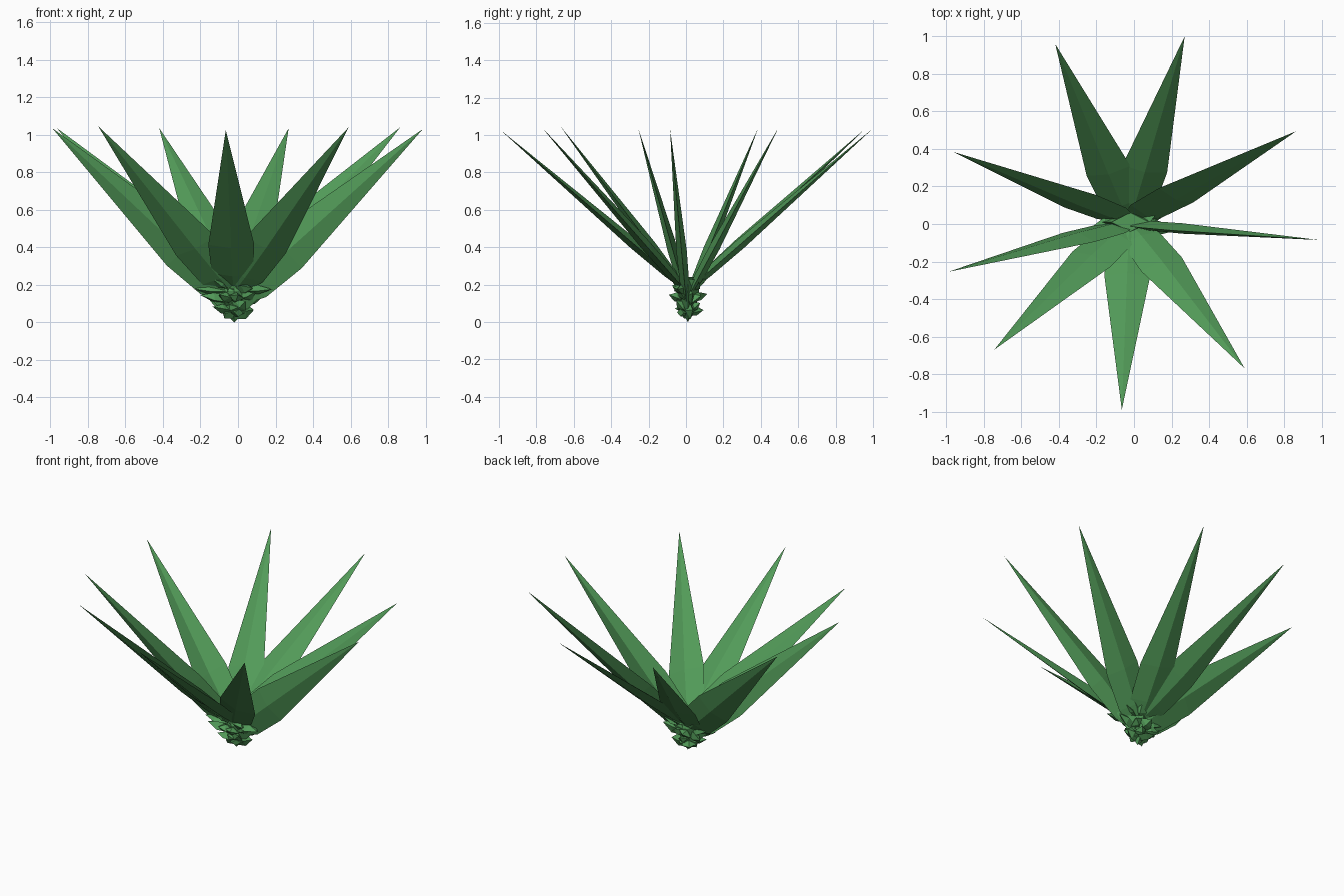
import bpy, bmesh, random
from mathutils import Vector

random.seed(4)
cube = bpy.data.objects.get("Cube")
if cube:
    bpy.data.objects.remove(cube)

green = bpy.data.materials.new("leaf green")
green.use_nodes = True
color = (0.084, 0.325, 0.098, 1)
green.diffuse_color = color
green.node_tree.nodes["Principled BSDF"].inputs["Base Color"].default_value = color


def blade(name, base, tip, side, profile):
    """Flat-faced blade: diamond sections (fraction, half width, half thickness) and a sharp tip."""
    base, tip = Vector(base), Vector(tip)
    d = (tip - base).normalized()
    w = (side - d * side.dot(d)).normalized()
    n = d.cross(w)
    bm = bmesh.new()
    rings = []
    for f, hw, ht in profile:
        c = base.lerp(tip, f)
        rings.append([bm.verts.new(c + o) for o in (w * hw, n * ht, -w * hw, -n * ht)])
    end = bm.verts.new(tip)
    bm.faces.new(rings[0])
    for i in range(4):
        j = (i + 1) % 4
        for a, b in zip(rings, rings[1:]):
            bm.faces.new((a[i], a[j], b[j], b[i]))
        bm.faces.new((rings[-1][i], rings[-1][j], end))
    bmesh.ops.recalc_face_normals(bm, faces=bm.faces)
    mesh = bpy.data.meshes.new(name)
    bm.to_mesh(mesh)
    bm.free()
    mesh.materials.append(green)
    bpy.context.collection.objects.link(bpy.data.objects.new(name, mesh))


X = Vector((1, 0, 0))

# Long leaves, every one lying in a plane through the x axis
tips = [(-0.42, 0.96, 1.035), (0.27, 1.0, 1.035), (0.865, 0.495, 1.04),
        (0.985, -0.085, 1.03), (0.59, -0.77, 1.04), (-0.065, -0.99, 1.025),
        (-0.745, -0.67, 1.045), (-0.99, -0.255, 1.035), (-0.965, 0.385, 1.035)]
leaf_profile = [(0, 0.05, 0.015), (0.1, 0.11, 0.025), (0.28, 0.122, 0.028)]
for k, tip in enumerate(tips):
    base = (-0.025, 0.02 if tip[1] > 0 else 0, 0.12 + 0.06 * abs(tip[1]))
    blade(f"long_leaf_{k + 1}", base, tip, X, leaf_profile)

# Crumpled stubs of old leaves around the foot, in tiers narrowing downward
tiers = [(0.2, 0.19, 9), (0.14, 0.16, 8), (0.08, 0.1, 6)]
for t, (z, reach, count) in enumerate(tiers):
    for k in range(count):
        s = -1 + 2 * k / (count - 1)
        depth = (1 if k % 2 else -1) * random.uniform(0.04, 0.1)
        tip = (-0.025 + s * reach * 1.1, depth * (1.2 - 0.6 * abs(s)) + 0.01,
               z + random.uniform(-0.03, 0.04))
        base = (-0.025 - s * 0.05, -depth * 0.3, z - 0.03)
        blade(f"foot_stub_{t + 1}_{k + 1}", base, tip, Vector((1, 0.3 * s, random.uniform(-0.6, 0.6))),
              [(0, 0.03, 0.02), (0.7, 0.045, 0.025)])

# Pointed root below the foot
blade("root", (-0.02, 0.01, 0.24), (-0.02, 0.01, 0), X,
      [(0, 0.1, 0.05), (0.3, 0.17, 0.06), (0.75, 0.06, 0.035)])
